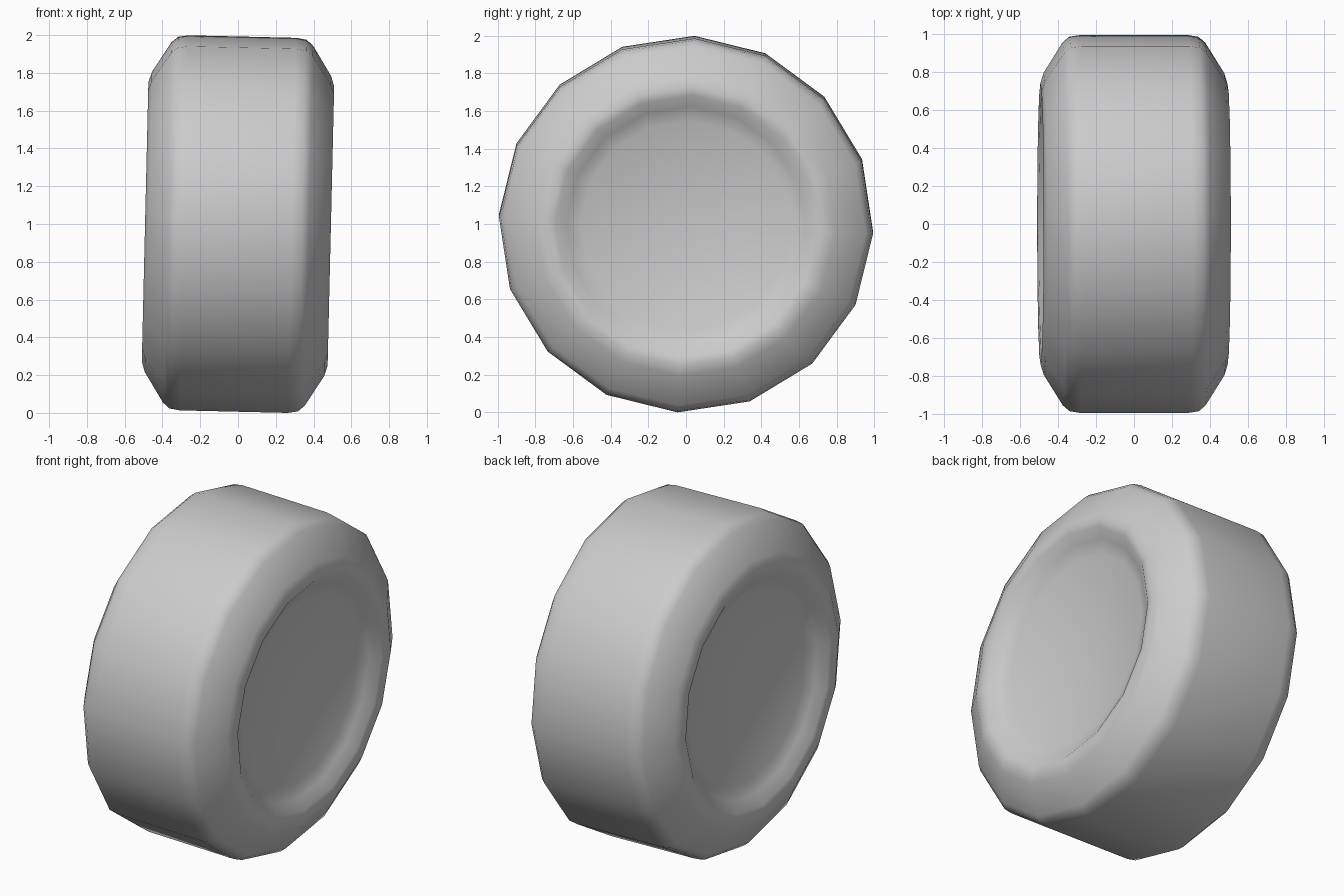
import bpy, bmesh
from math import radians
from mathutils import Matrix, Vector

if "Cube" in bpy.data.objects:
    bpy.data.objects.remove(bpy.data.objects["Cube"])

# Half profile: (distance along axle, radius), from tread edge to hub centre
half = [(0.285, 0.994), (0.34, 0.985), (0.375, 0.955), (0.475, 0.795), (0.492, 0.74),
        (0.484, 0.695), (0.442, 0.635), (0.412, 0.56), (0.385, 0.0)]
profile = [(-x, r) for x, r in reversed(half)] + half

# Spin the profile around the x axis
bm = bmesh.new()
verts = [bm.verts.new((x, 0, r)) for x, r in profile]
edges = [bm.edges.new(pair) for pair in zip(verts, verts[1:])]
bmesh.ops.spin(bm, geom=verts + edges, cent=(0, 0, 0), axis=(1, 0, 0),
               angle=radians(360), steps=16, use_merge=True)
bmesh.ops.remove_doubles(bm, verts=bm.verts, dist=1e-4)
bmesh.ops.dissolve_degenerate(bm, edges=bm.edges, dist=1e-5)
bmesh.ops.recalc_face_normals(bm, faces=bm.faces)

# Slight roll and lean, then rest on the ground
bm.transform(Matrix.Rotation(radians(1.35), 4, 'Y') @ Matrix.Rotation(radians(-2.6), 4, 'X'))
low = min(v.co.z for v in bm.verts)
bm.transform(Matrix.Translation(Vector((0, 0, -low))))
for f in bm.faces:
    f.smooth = True

mesh = bpy.data.meshes.new("wheel")
bm.to_mesh(mesh)
bm.free()
bpy.context.collection.objects.link(bpy.data.objects.new("wheel", mesh))
